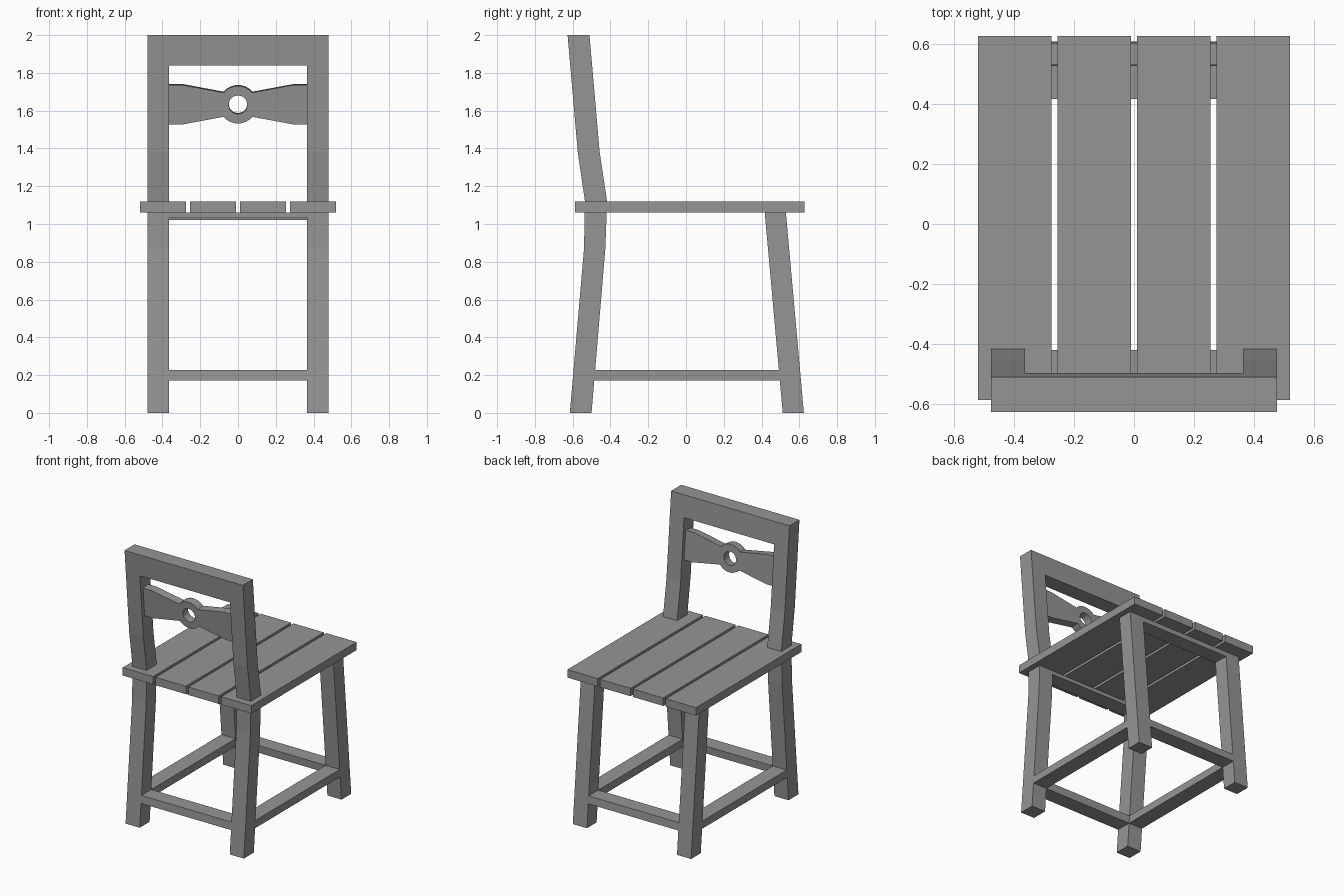
import bpy, bmesh, math

if "Cube" in bpy.data.objects:
    bpy.data.objects.remove(bpy.data.objects["Cube"])

LEG_IN, LEG_OUT = 0.364, 0.478


def prism(name, profile, x0, x1):
    """Extrude a (y, z) profile from x0 to x1."""
    bm = bmesh.new()
    face = bm.faces.new([bm.verts.new((x0, y, z)) for y, z in profile])
    ext = bmesh.ops.extrude_face_region(bm, geom=[face])
    moved = [v for v in ext["geom"] if isinstance(v, bmesh.types.BMVert)]
    bmesh.ops.translate(bm, verts=moved, vec=(x1 - x0, 0, 0))
    bmesh.ops.recalc_face_normals(bm, faces=bm.faces)
    me = bpy.data.meshes.new(name)
    bm.to_mesh(me)
    bm.free()
    ob = bpy.data.objects.new(name, me)
    bpy.context.collection.objects.link(ob)
    return ob


def edge_y(path, z):
    """y of a bent leg edge at height z."""
    for (ya, za), (yb, zb) in zip(path, path[1:]):
        if za <= z <= zb:
            return ya + (yb - ya) * (z - za) / (zb - za)


def between(a, b, z0, z1):
    """Side profile between two leg edges and two heights."""
    return [(edge_y(a, z0), z0), (edge_y(b, z0), z0),
            (edge_y(b, z1), z1), (edge_y(a, z1), z1)]


# Side outlines of the legs: -y edge, +y edge
back = ([(-0.615, 0), (-0.54, 0.87), (-0.535, 1.12), (-0.573, 1.38), (-0.627, 2.0)],
        [(-0.5, 0), (-0.427, 0.87), (-0.418, 1.12), (-0.457, 1.38), (-0.511, 2.0)])
front = ([(0.512, 0), (0.416, 1.07)], [(0.624, 0), (0.528, 1.07)])

# Legs and side stretchers, left and right
for side, s in (("left", -1), ("right", 1)):
    for name, (a, b) in (("back_leg", back), ("front_leg", front)):
        prism(f"{name}_{side}", a + b[::-1], s * LEG_IN, s * LEG_OUT)
    prism(f"side_stretcher_{side}", between(back[1], front[0], 0.172, 0.228),
          s * LEG_IN, s * LEG_OUT)

# Cross pieces between the legs
for name, leg, z0, z1 in (("back_stretcher", back, 0.172, 0.228),
                          ("front_stretcher", front, 0.172, 0.228),
                          ("back_apron", back, 1.033, 1.06),
                          ("front_apron", front, 1.022, 1.06),
                          ("top_rail", back, 1.84, 2.0)):
    prism(name, between(*leg, z0, z1), -LEG_IN, LEG_IN)

# Seat planks
for i in range(4):
    x = -0.52 + i * 0.265
    prism(f"seat_plank_{i + 1}",
          [(-0.588, 1.06), (0.627, 1.06), (0.627, 1.118), (-0.588, 1.118)], x, x + 0.245)

# Pierced back slat: bow-tie outline with a ring in the middle
R, HOLE = 0.1, 0.05
a0 = math.radians(40)
arc = [a0 + (math.pi - 2 * a0) * i / 8 for i in range(9)]
top = [(LEG_IN, 0.105), (0.295, 0.105)]
top += [(R * math.cos(a), R * math.sin(a)) for a in arc]
top += [(-0.295, 0.105), (-LEG_IN, 0.105)]
outline = top + [(-x, -y) for x, y in top]
hole = [(HOLE * math.cos(i * math.pi / 6), HOLE * math.sin(i * math.pi / 6)) for i in range(12)]

curve = bpy.data.curves.new("slat_curve", "CURVE")
curve.dimensions = "2D"
curve.fill_mode = "BOTH"
curve.extrude = 0.03
for pts in (outline, hole):
    sp = curve.splines.new("POLY")
    sp.points.add(len(pts) - 1)
    for p, (x, y) in zip(sp.points, pts):
        p.co = (x, y, 0, 1)
    sp.use_cyclic_u = True
tmp = bpy.data.objects.new("slat_curve", curve)
bpy.context.collection.objects.link(tmp)
mesh = bpy.data.meshes.new_from_object(tmp)
bpy.data.objects.remove(tmp)
for p in mesh.polygons:
    p.use_smooth = False
slat = bpy.data.objects.new("back_slat", mesh)
slat.location = (0, -0.537, 1.634)
slat.rotation_euler = (math.pi / 2 + 0.088, 0, 0)
bpy.context.collection.objects.link(slat)

# Dark grey paint on every part
paint = bpy.data.materials.new("dark_grey_paint")
paint.diffuse_color = (0.3, 0.3, 0.3, 1)
paint.use_nodes = True
paint.node_tree.nodes["Principled BSDF"].inputs["Base Color"].default_value = paint.diffuse_color
for ob in bpy.context.collection.objects:
    ob.data.materials.clear()
    ob.data.materials.append(paint)
